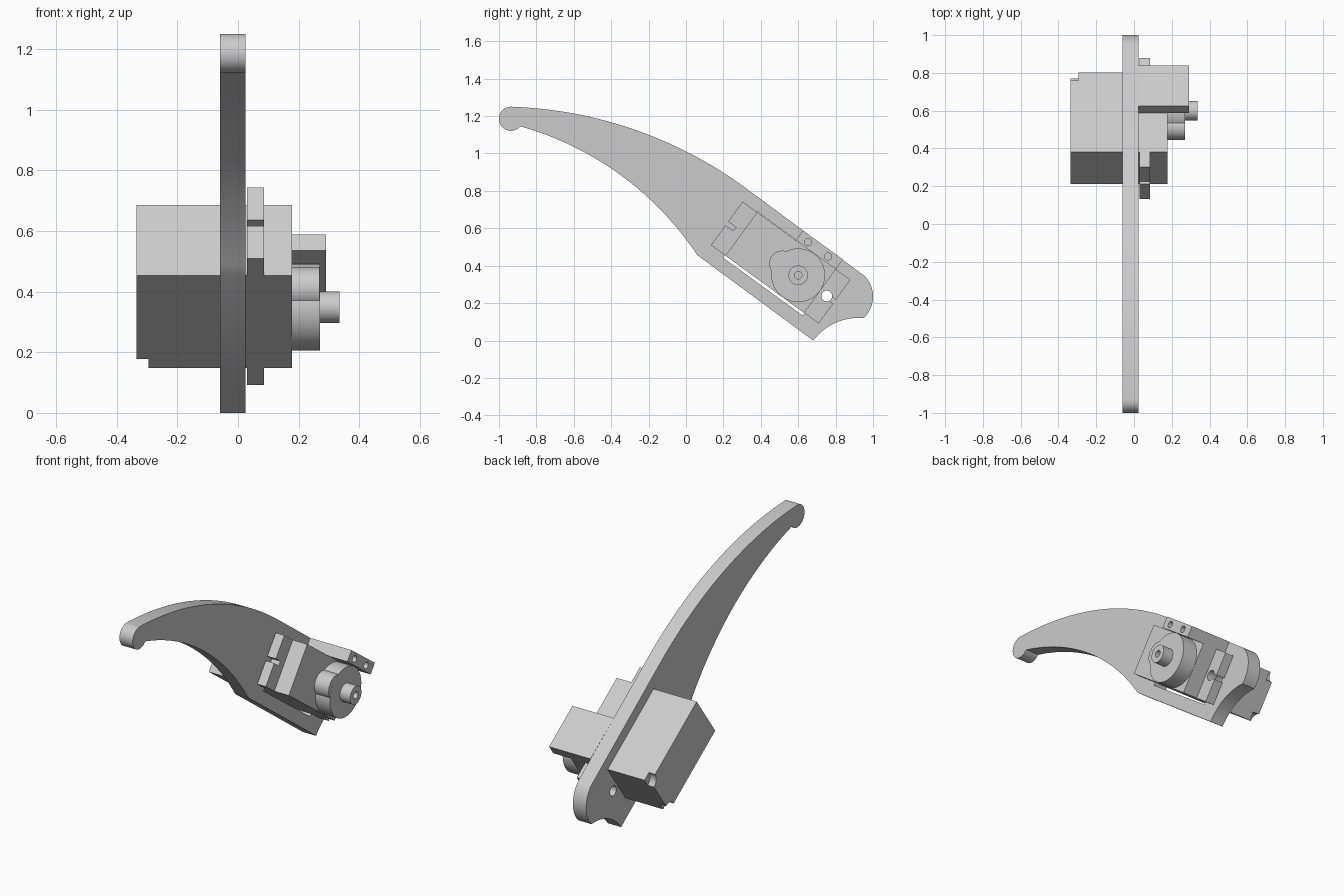
import bpy, bmesh, math
from mathutils import Matrix, Vector

if "Cube" in bpy.data.objects:
    bpy.data.objects.remove(bpy.data.objects["Cube"], do_unlink=True)

GREY = bpy.data.materials.new("light_grey")
GREY.use_nodes = True
GREY.diffuse_color = (0.6, 0.6, 0.6, 1)
GREY.node_tree.nodes["Principled BSDF"].inputs["Base Color"].default_value = (0.6, 0.6, 0.6, 1)

# Servo frame: x across the arm, u along the servo, v across its width
FRAME = Matrix.Translation((0, 0.506, 0.417)) @ Matrix.Rotation(math.radians(-36), 4, 'X')
HALF_U, HALF_V = 0.26, 0.144


def finish(name, bm, matrix=None):
    """Turn a bmesh into a smooth shaded object with sharp edges kept."""
    if matrix:
        bm.transform(matrix)
    bmesh.ops.recalc_face_normals(bm, faces=bm.faces[:])
    mesh = bpy.data.meshes.new(name)
    bm.to_mesh(mesh)
    bm.free()
    mesh.materials.append(GREY)
    mesh.shade_smooth()
    mesh.set_sharp_from_angle(angle=math.radians(30))
    obj = bpy.data.objects.new(name, mesh)
    bpy.context.scene.collection.objects.link(obj)
    return obj


def box(name, x, u, v):
    bm = bmesh.new()
    bmesh.ops.create_cube(bm, size=1)
    for vert in bm.verts:
        vert.co = [lo + (c + 0.5) * (hi - lo) for c, (lo, hi) in zip(vert.co, (x, u, v))]
    return finish(name, bm, FRAME)


def cylinder(name, x, u, v, radius, sides=48):
    bm = bmesh.new()
    bmesh.ops.create_cone(bm, cap_ends=True, segments=sides, radius1=radius,
                          radius2=radius, depth=x[1] - x[0])
    place = Matrix.Translation((sum(x) / 2, u, v)) @ Matrix.Rotation(math.pi / 2, 4, 'Y')
    return finish(name, bm, FRAME @ place)


def cut(obj, *cutters):
    """Subtract the cutters from the object, then remove them."""
    for cutter in cutters:
        mod = obj.modifiers.new("cut", 'BOOLEAN')
        mod.operation, mod.solver, mod.object = 'DIFFERENCE', 'EXACT', cutter
    bpy.context.view_layer.update()
    graph = bpy.context.evaluated_depsgraph_get()
    mesh = bpy.data.meshes.new_from_object(obj.evaluated_get(graph))
    obj.modifiers.clear()
    obj.data = mesh
    mesh.shade_smooth()
    mesh.set_sharp_from_angle(angle=math.radians(30))
    for cutter in cutters:
        bpy.data.objects.remove(cutter, do_unlink=True)


def arc(a, b, c, steps):
    """Points on the circle from a through b to c, without c."""
    a, b, c = Vector(a), Vector(b), Vector(c)
    d = 2 * (a.x * (b.y - c.y) + b.x * (c.y - a.y) + c.x * (a.y - b.y))
    aa, bb, cc = a.length_squared, b.length_squared, c.length_squared
    mid = Vector(((aa * (b.y - c.y) + bb * (c.y - a.y) + cc * (a.y - b.y)) / d,
                  (aa * (c.x - b.x) + bb * (a.x - c.x) + cc * (b.x - a.x)) / d))
    angle = lambda p: math.atan2(p.y - mid.y, p.x - mid.x)
    start, turn = angle(a), (angle(c) - angle(a)) % math.tau
    if (angle(b) - start) % math.tau > turn:
        turn -= math.tau
    r = (a - mid).length
    return [mid + r * Vector((math.cos(start + turn * i / steps),
                              math.sin(start + turn * i / steps))) for i in range(steps)]


# Curved arm plate with a hooked tip
top_tip, under_tip, elbow = (-0.93, 1.25), (-0.885, 1.145), (0.06, 0.457)
heel, toe, crown, shoulder = (0.68, 0), (0.95, 0.12), (0.955, 0.345), (0.34, 0.80)
outline = (arc(top_tip, (-1, 1.185), under_tip, 24)
           + arc(under_tip, (-0.35, 0.885), elbow, 32) + [Vector(elbow)]
           + arc(heel, (0.8, 0.095), toe, 14)
           + arc(toe, (1, 0.235), crown, 20) + [Vector(crown)]
           + arc(shoulder, (-0.2, 1.10), top_tip, 32))
bm = bmesh.new()
face = bm.faces.new([bm.verts.new((-0.06, p.x, p.y)) for p in outline])
side = bmesh.ops.extrude_face_region(bm, geom=[face])
bmesh.ops.translate(bm, vec=(0.085, 0, 0),
                    verts=[g for g in side["geom"] if isinstance(g, bmesh.types.BMVert)])
arm = finish("arm_plate", bm)
cut(arm, box("servo_opening", (-0.2, 0.2), (-0.263, 0.263), (-0.16, 0.146)),
    *[cylinder("screw_hole", (-0.2, 0.2), s * 0.305, 0, 0.029) for s in (-1, 1)])

# Servo case with recessed screw corners
case = box("servo_case", (-0.335, 0.178), (-HALF_U, HALF_U), (-HALF_V, HALF_V))
cut(case, *[cylinder("corner_recess", (-0.4, -0.295 if s > 0 else -0.318),
                     s * HALF_U, t * HALF_V, 0.05)
            for s in (-1, 1) for t in (-1, 1)])

# Slotted mounting tabs at both ends of the case
for s, label in ((-1, "upper"), (1, "lower")):
    tab = box(label + "_mounting_tab", (0.03, 0.085),
              sorted((s * HALF_U, s * 0.356)), (-HALF_V, HALF_V))
    cut(tab, cylinder("tab_hole", (0, 0.12), s * 0.305, 0, 0.029),
        box("tab_slot", (0, 0.12), sorted((s * 0.305, s * 0.4)), (-0.0125, 0.0125)))

# Gear housing and output shaft
hub_u = HALF_U - HALF_V
cylinder("gear_housing", (0.17, 0.27), hub_u, 0, 0.1435, 64)
cylinder("gear_lobe", (0.17, 0.2695), hub_u - 0.105, 0, 0.07)
shaft = cylinder("output_shaft", (0.26, 0.335), hub_u, 0, 0.052)
cut(shaft, cylinder("shaft_bore", (0.275, 0.4), hub_u, 0, 0.02, 32))

# Drilled block along the upper edge of the arm
block = box("drilled_block", (0.025, 0.29), (-0.004, HALF_U), (HALF_V, 0.209))
cut(block, *[cylinder("block_hole", (0.06, 0.4), u, 0.175, 0.019, 32) for u in (0.055, 0.186)])
